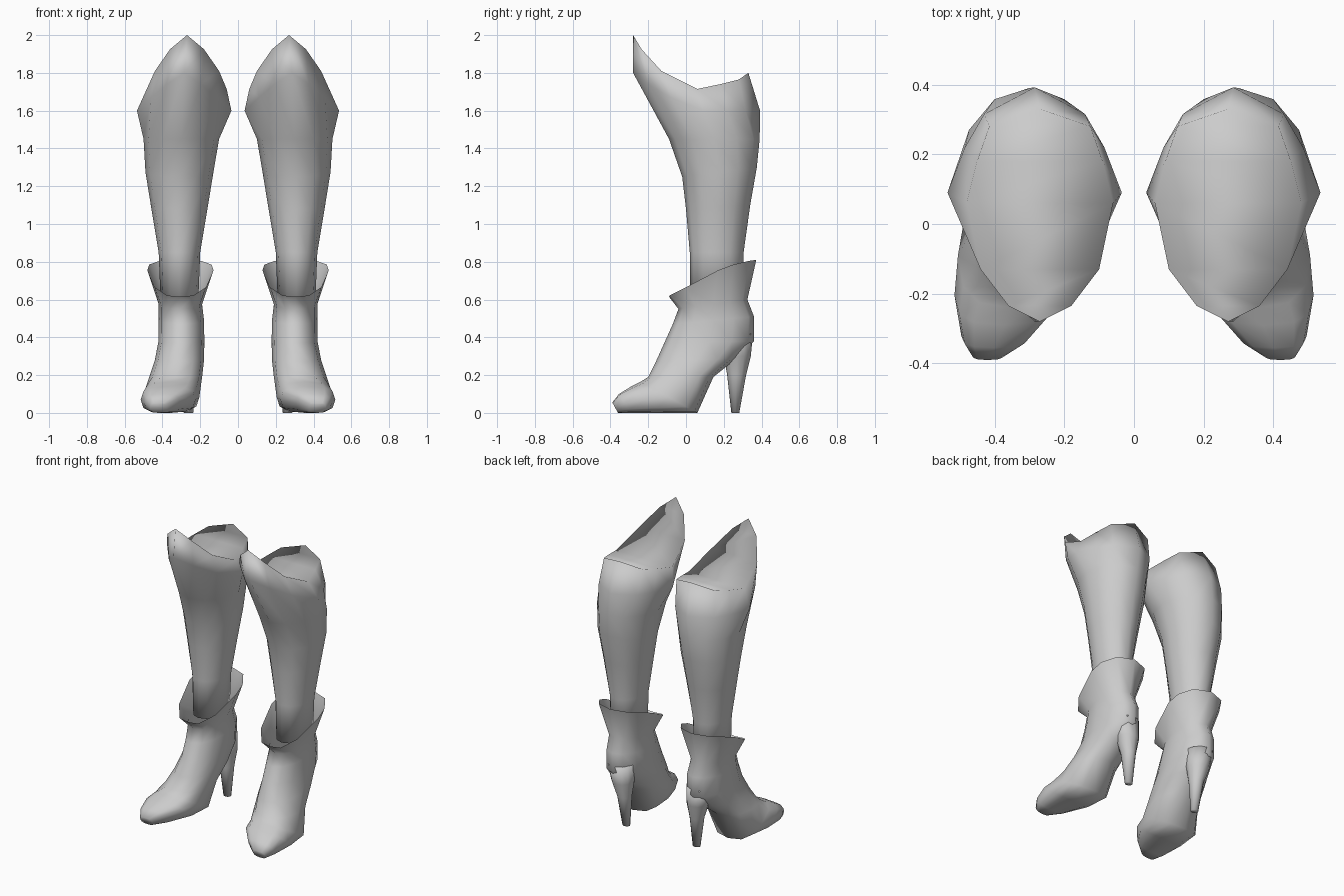
import bpy, bmesh, math

if "Cube" in bpy.data.objects:
    bpy.data.objects.remove(bpy.data.objects["Cube"])

leather = bpy.data.materials.new("grey_leather")
leather.diffuse_color = (0.6, 0.6, 0.6, 1)
leather.use_nodes = True
leather.node_tree.nodes["Principled BSDF"].inputs["Base Color"].default_value = leather.diffuse_color
N = 12  # points per ring; index 0 is the front, 3 and 9 the sides, 6 the back


def spow(v, e):
    return math.copysign(abs(v) ** e, v)


def ring(front, back, half_width, cx, e=1.0):
    """Oval spanning two (y, z) profile points, e < 1 makes it squarer."""
    pts = []
    for i in range(N):
        a = 2 * math.pi * i / N
        t = 0.5 - 0.5 * spow(math.cos(a), e)
        pts.append((cx + half_width * spow(math.sin(a), e),
                    front[0] + (back[0] - front[0]) * t,
                    front[1] + (back[1] - front[1]) * t))
    return pts


def half_ring(cx, half):
    """Ring from seven (dx, y, z) points running front to back, mirrored."""
    right = [(cx + x, y, z) for x, y, z in half]
    left = [(cx - x, y, z) for x, y, z in half[-2:0:-1]]
    return right + left


def cap(bm, loop):
    # strips joining opposite points, so that a bent rim is filled neatly
    for i in range(N // 2):
        quad = [loop[i], loop[i + 1], loop[(N - i - 1) % N], loop[(N - i) % N]]
        bm.faces.new(list(dict.fromkeys(quad)))


def loft(name, rings, side, cap_start=True, cap_end=True):
    bm = bmesh.new()
    loops = [[bm.verts.new((x * side, y, z)) for x, y, z in r] for r in rings]
    for a, b in zip(loops, loops[1:]):
        for i in range(N):
            j = (i + 1) % N
            bm.faces.new((a[i], a[j], b[j], b[i]))
    if cap_start:
        cap(bm, loops[0])
    if cap_end:
        cap(bm, loops[-1])
    bmesh.ops.recalc_face_normals(bm, faces=bm.faces)
    for f in bm.faces:
        f.smooth = True
    me = bpy.data.meshes.new(name)
    bm.to_mesh(me)
    bm.free()
    me.materials.append(leather)
    bpy.context.collection.objects.link(bpy.data.objects.new(name, me))


# Boot shaft: peaked rim, knee bulge, then a taper down to the ankle
shaft = [
    half_ring(0.27, [(0, -.28, 2.0), (.09, -.235, 1.925), (.17, -.13, 1.81),
                     (.21, .06, 1.715), (.18, .18, 1.74), (.145, .28, 1.765),
                     (0, .33, 1.8)]),
    half_ring(0.285, [(0, -.28, 1.8), (.09, -.2, 1.74), (.175, -.08, 1.67),
                      (.25, .09, 1.6), (.2, .22, 1.6), (.145, .315, 1.6),
                      (0, .392, 1.6)]),
    ring((-.09, 1.45), (.39, 1.45), .2, .3),
    ring((-.02, 1.25), (.375, 1.3), .18, .31),
    ring((.0, 1.08), (.34, 1.1), .15, .31),
    ring((.02, .85), (.305, .85), .11, .31),
    ring((.02, .6), (.3, .6), .1, .31),
]

# Foot: flared cuff, ankle, instep, ball and toe
foot = [
    half_ring(0.305, [(0, -.09, .615), (.07, -.085, .622), (.135, .0, .665),
                      (.175, .17, .755), (.165, .25, .785), (.11, .335, .805),
                      (0, .372, .81)]),
    ring((-.04, .55), (.325, .6), .115, .305),
    ring((-.07, .47), (.36, .51), .12, .3),
    ring((-.115, .37), (.36, .38), .122, .3),
    ring((-.16, .27), (.27, .29), .13, .31, .9),
    ring((-.2, .19), (.145, .19), .14, .33, .85),
    ring((-.24, .165), (.06, .0), .15, .355, .75),
    ring((-.29, .14), (-.12, .0), .145, .37, .7),
    ring((-.355, .1), (-.29, .0), .095, .4, .7),
    ring((-.39, .055), (-.36, .0), .045, .42, .7),
]

# Tapered high heel
heel = [
    ring((.16, .42), (.355, .42), .09, .295),
    ring((.2, .3), (.343, .3), .07, .28),
    ring((.218, .2), (.318, .2), .044, .27),
    ring((.24, .0), (.282, .0), .025, .262),
]

for label, side in (("right", 1), ("left", -1)):
    loft(label + "_shaft", shaft, side)
    loft(label + "_foot", foot, side, cap_start=False)
    loft(label + "_heel", heel, side)
